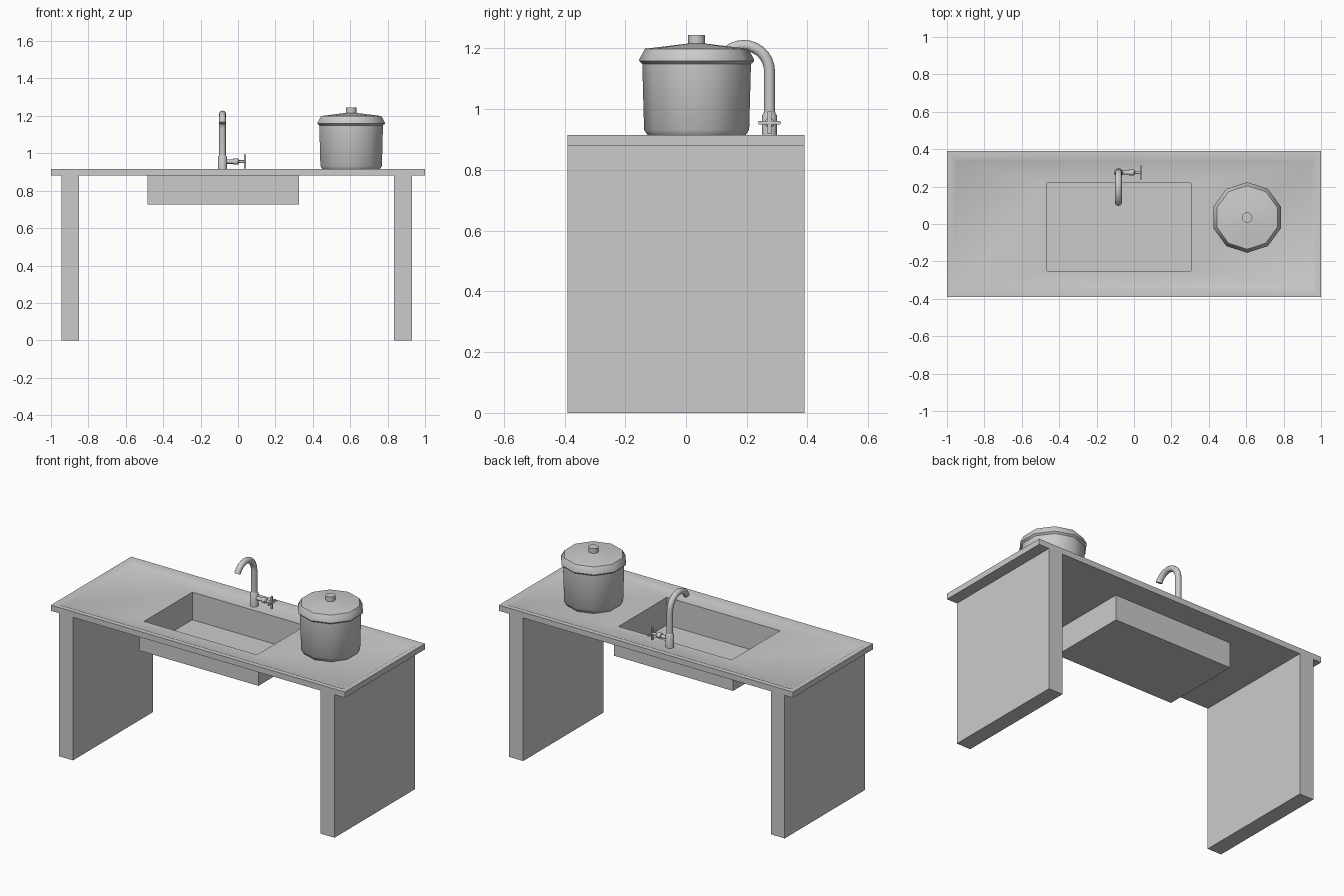
import bpy, bmesh
from math import pi, sin, cos, radians
from mathutils import Matrix, Vector

if "Cube" in bpy.data.objects:
    bpy.data.objects.remove(bpy.data.objects["Cube"])


def finish(name, bm, angle=None):
    bmesh.ops.recalc_face_normals(bm, faces=bm.faces)
    me = bpy.data.meshes.new(name)
    bm.to_mesh(me)
    bm.free()
    ob = bpy.data.objects.new(name, me)
    bpy.context.collection.objects.link(ob)
    if angle:
        bpy.ops.object.select_all(action='DESELECT')
        ob.select_set(True)
        bpy.context.view_layer.objects.active = ob
        bpy.ops.object.shade_smooth_by_angle(angle=radians(angle))
    return ob


def loft(name, rings, angle=None):
    """Bridge successive point rings and cap both ends."""
    bm = bmesh.new()
    vs = [[bm.verts.new(p) for p in r] for r in rings]
    n = len(vs[0])
    for a, b in zip(vs, vs[1:]):
        for i in range(n):
            j = (i + 1) % n
            bm.faces.new((a[i], a[j], b[j], b[i]))
    bm.faces.new(vs[0][::-1])
    bm.faces.new(vs[-1])
    return finish(name, bm, angle)


def rect(x0, x1, y0, y1, z):
    return [(x0, y0, z), (x1, y0, z), (x1, y1, z), (x0, y1, z)]


def lathe(name, profile, sides, origin, start=pi / 2, axis='Z', angle=40):
    rot = Matrix.Rotation(pi / 2, 3, 'Y') if axis == 'X' else Matrix.Identity(3)
    rings = []
    for r, h in profile:
        rings.append([rot @ Vector((r * cos(start + 2 * pi * i / sides),
                                    r * sin(start + 2 * pi * i / sides), h)) + Vector(origin)
                      for i in range(sides)])
    return loft(name, rings, angle)


def box(name, x0, x1, y0, y1, z0, z1):
    return loft(name, [rect(x0, x1, y0, y1, z0), rect(x0, x1, y0, y1, z1)])


# Countertop with shallow recess and sunken basin, one closed shell
W, D, TOP, UNDER, FLOOR = 1.0, 0.39, 0.915, 0.88, 0.905
hole = (-0.465, 0.305, -0.25, 0.22)
basin = (-0.485, 0.325, -0.265, 0.235)


def inset(d, z):
    return rect(-W + d, W - d, -D + d, D - d, z)


loft("sink_counter", [
    rect(*hole, 0.735), rect(*hole, FLOOR), inset(0.05, FLOOR), inset(0.03, TOP),
    inset(0, TOP), inset(0, UNDER), rect(*basin, UNDER), rect(*basin, 0.725)], 35)

# Slab legs
for name, x in (("left_leg", -0.8975), ("right_leg", 0.8825)):
    box(name, x - 0.0475, x + 0.0475, -D, D, 0, UNDER)

# Ten-sided pot, lid and knob
px, py = 0.605, 0.035
lathe("pot_body", [(0.155, 0.905), (0.163, 0.917), (0.173, 0.932), (0.179, 1.15)],
      10, (px, py, 0))
lathe("pot_lid", [(0.178, 1.148), (0.189, 1.158), (0.189, 1.164), (0.170, 1.199), (0.03, 1.216)],
      10, (px, py, 0))
lathe("lid_knob", [(0.028, 1.21), (0.028, 1.245)], 12, (px, py, 0))

# Tap base and curved spout
fx, fy = -0.083, 0.275
lathe("tap_base", [(0.024, 0.9), (0.024, 0.98), (0.018, 0.99)], 16, (fx, fy, 0))
path = [(fy, 0.97, 0.018), (fy, 1.125, 0.018)]
for k in range(1, 13):
    a = radians(155) * k / 12
    path.append((0.19 + 0.085 * cos(a), 1.125 + 0.085 * sin(a), 0.018))
rings = []
for i, (y, z, r) in enumerate(path):
    a = radians(155) * max(0, i - 1) / 12
    # ring lies in the plane of the radial direction and x
    rings.append([(fx + r * cos(t), y + r * sin(t) * cos(a), z + r * sin(t) * sin(a))
                  for t in (2 * pi * s / 12 for s in range(12))])
loft("tap_spout", rings, 40)

# Side valve with cross handle
hz = 0.955
lathe("valve_stem", [(0.011, fx + 0.01), (0.011, -0.028), (0.016, -0.026), (0.016, 0.0),
                     (0.008, 0.006), (0.008, 0.043)], 12, (0, fy, hz), axis='X')
box("handle_upright", 0.033, 0.043, fy - 0.006, fy + 0.006, hz - 0.037, hz + 0.038)
box("handle_crossbar", 0.033, 0.043, fy - 0.037, fy + 0.037, hz - 0.006, hz + 0.006)
